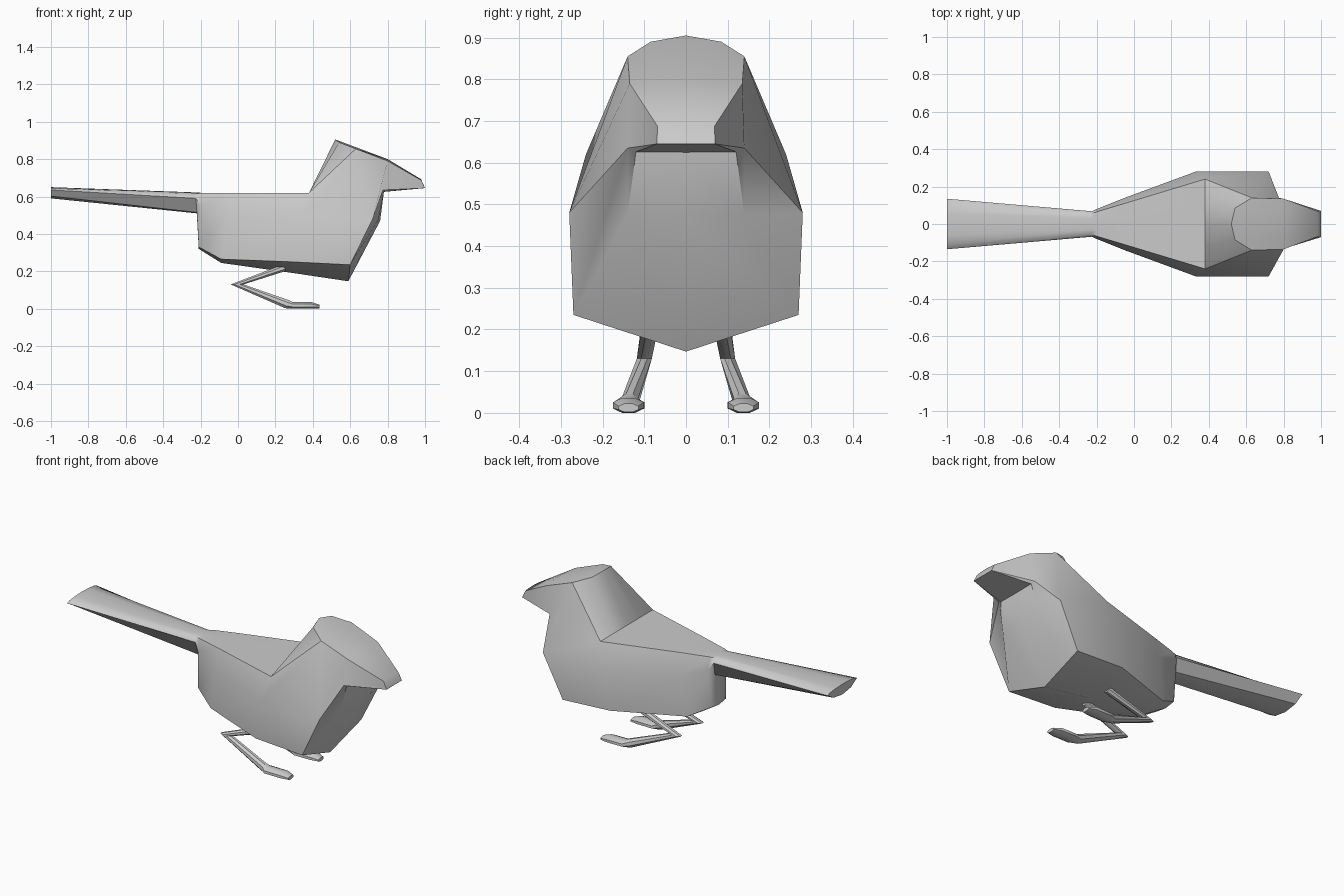
import bpy, bmesh, math

if "Cube" in bpy.data.objects:
    bpy.data.objects.remove(bpy.data.objects["Cube"])


def loft(name, rings, front_caps):
    """Skin a list of closed rings, cap the first ring and add given end faces."""
    bm = bmesh.new()
    rows = [[bm.verts.new(p) for p in r] for r in rings]
    n = len(rows[0])
    for a, b in zip(rows, rows[1:]):
        for i in range(n):
            j = (i + 1) % n
            bm.faces.new((a[i], a[j], b[j], b[i]))
    bm.faces.new(rows[0][::-1])
    for cap in front_caps:
        bm.faces.new([rows[-1][i] for i in cap])
    bmesh.ops.recalc_face_normals(bm, faces=bm.faces)
    me = bpy.data.meshes.new(name)
    bm.to_mesh(me)
    bm.free()
    ob = bpy.data.objects.new(name, me)
    bpy.context.collection.objects.link(ob)
    bpy.ops.object.select_all(action='DESELECT')
    ob.select_set(True)
    bpy.context.view_layer.objects.active = ob
    bpy.ops.object.shade_smooth_by_angle(angle=math.radians(38))
    return ob


def mirrored(half):
    return half + [(x, -y, z) for x, y, z in half[-2:0:-1]]


# Half sections from tail to beak, each running top centre -> side -> bottom centre
halves = [
    # tail tip
    [(-1, 0, .65), (-1, .06, .648), (-1, .11, .643), (-1, .135, .635), (-1, .08, .602), (-1, 0, .59)],
    # tail root
    [(-.23, 0, .622), (-.23, .03, .62), (-.23, .055, .615), (-.225, .068, .59), (-.22, .05, .515), (-.22, 0, .51)],
    # rump
    [(-.2, 0, .62), (-.2, .03, .62), (-.2, .065, .618), (-.2, .08, .55), (-.21, .065, .33), (-.21, 0, .32)],
    # belly rear
    [(-.05, 0, .62), (-.05, .055, .62), (-.05, .11, .62), (-.05, .14, .5), (-.09, .12, .265), (-.09, 0, .245)],
    # shoulders
    [(.38, 0, .62), (.38, .12, .62), (.38, .24, .62), (.33, .28, .48), (.3, .265, .25), (.3, 0, .19)],
    # crown, slanting down to the breast
    [(.52, 0, .905), (.54, .085, .89), (.63, .14, .855), (.72, .28, .48), (.6, .27, .235), (.59, 0, .147)],
    # forehead to chest
    [(.8, 0, .8), (.8, .07, .798), (.8, .135, .79), (.775, .14, .635), (.75, .14, .475), (.76, 0, .47)],
    # beak tip and throat
    [(.98, 0, .692), (.98, .04, .69), (.98, .068, .687), (1, .07, .645), (.78, .12, .626), (.78, 0, .625)],
]
loft("bird_body", [mirrored(h) for h in halves],
     [(0, 1, 2, 3, 7, 8, 9), (3, 4, 5, 6, 7)])

# Leg stations: centre x, y, z, half width in y, outward offset in x and z
leg_path = [
    (.25, .085, .22, .020, -.006, .018),
    (-.005, .1, .13, .018, -.034, 0),
    (.26, .135, .025, .020, -.008, -.022),
    (.29, .137, .018, .037, 0, -.018),
    (.39, .138, .018, .037, 0, -.018),
    (.435, .138, .012, .024, 0, -.010),
]


def leg_ring(st, side):
    x, y, z, w, ox, oz = st
    ring = []
    for k in range(8):
        a = math.radians(22.5 + 45 * k)
        c, s = math.cos(a) / math.cos(math.pi / 8), math.sin(a) / math.cos(math.pi / 8)
        ring.append((x + ox * s, side * (y + w * c), z + oz * s))
    return ring


for side, label in ((-1, "right_leg"), (1, "left_leg")):
    loft(label, [leg_ring(s, side) for s in leg_path], [range(8)])
